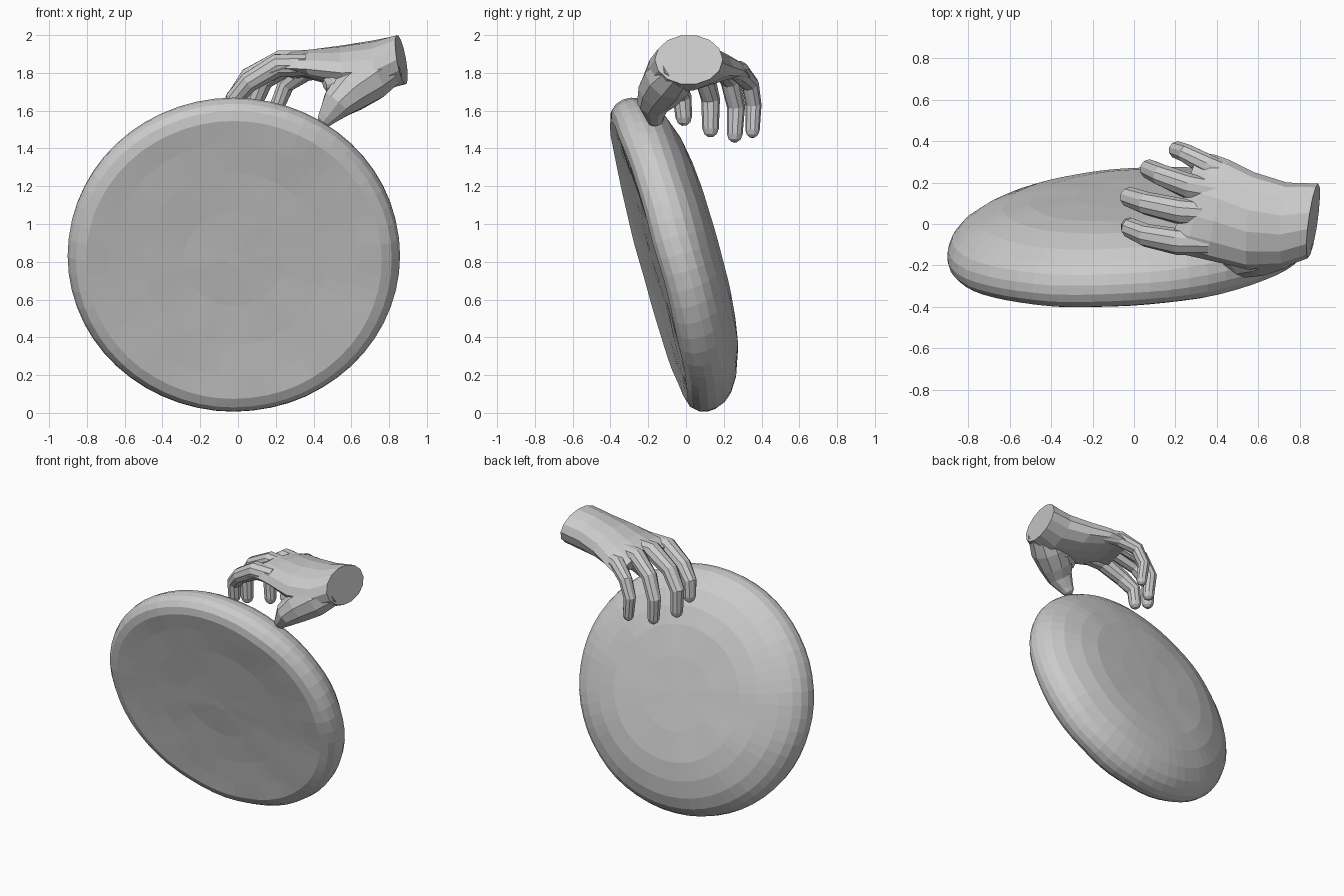
import bpy, bmesh, math
from mathutils import Vector, noise

if "Cube" in bpy.data.objects:
    bpy.data.objects.remove(bpy.data.objects["Cube"])


def make_object(name, bm):
    bmesh.ops.recalc_face_normals(bm, faces=bm.faces)
    me = bpy.data.meshes.new(name)
    bm.to_mesh(me)
    bm.free()
    ob = bpy.data.objects.new(name, me)
    bpy.context.collection.objects.link(ob)
    return ob


def loft(name, rings):
    """Skin a list of equal-length point rings and cap both ends."""
    bm = bmesh.new()
    vs = [[bm.verts.new(p) for p in r] for r in rings]
    n = len(vs[0])
    for a, b in zip(vs, vs[1:]):
        for i in range(n):
            j = (i + 1) % n
            bm.faces.new((a[i], a[j], b[j], b[i]))
    bm.faces.new(vs[0][::-1])
    bm.faces.new(vs[-1])
    return make_object(name, bm)


def ring(c, u, v, n):
    return [c + u * math.cos(2 * math.pi * i / n) + v * math.sin(2 * math.pi * i / n)
            for i in range(n)]


def tube(name, path, radii, n=10):
    """Tapered finger along a path, with a rounded tip."""
    pts = [Vector(p) for p in path]
    end = (pts[-1] - pts[-2]).normalized()
    tip_r = radii[-1]
    pts += [pts[-1] + end * tip_r * 0.65, pts[-1] + end * tip_r]
    radii = list(radii) + [tip_r * 0.75, tip_r * 0.3]
    rings = []
    for i, p in enumerate(pts):
        t = (pts[min(i + 1, len(pts) - 1)] - pts[max(i - 1, 0)]).normalized()
        side = Vector((0, 1, 0))
        u = (side - t * side.dot(t)).normalized()
        rings.append(ring(p, u * radii[i], t.cross(u) * radii[i], n))
    return loft(name, rings)


# Cushion-like disc: (radius fraction, depth), flat front and domed back
profile = [(0.04, -.152), (.3, -.152), (.55, -.157), (.75, -.166), (.89, -.174),
           (.95, -.158), (.985, -.125), (1, -.085), (.997, -.04), (.975, .01),
           (.93, .055), (.84, .105), (.7, .15), (.55, .175), (.3, .185), (0.04, .187)]
tilt, yaw = math.radians(15.2), 0.065
up = Vector((0, -math.sin(tilt), math.cos(tilt)))
back = Vector((0, math.cos(tilt), math.sin(tilt)))
across = Vector((1, yaw, 0))
rings = []
for r, d in profile:
    row = []
    for i in range(56):
        a = 2 * math.pi * i / 56
        p = (Vector((-.022, -.03, .855)) + across * (r * .88 * math.cos(a))
             + up * (r * .856 * math.sin(a)) + back * d)
        p += back * (noise.noise(p * 4) * .006)
        p.z = max(p.z, 0.0)
        row.append(p)
    rings.append(row)
loft("disc", rings)

# Palm and wrist: thumb-side edge, little-finger-side edge, half height, crown
sections = [
    ((.84, -.165, 1.87), (.89, .195, 1.87), .132, 0),
    ((.72, -.21, 1.81), (.74, .20, 1.85), .135, .005),
    ((.55, -.22, 1.80), (.58, .25, 1.83), .115, .015),
    ((.36, -.175, 1.82), (.46, .31, 1.81), .085, .025),
    ((.25, -.15, 1.825), (.39, .335, 1.785), .065, .045),
    ((.17, -.135, 1.80), (.31, .345, 1.76), .040, .045),
]
rings = []
for a, b, h, crown in sections:
    a, b = Vector(a), Vector(b)
    v = Vector((-.17, 0, 1)) * h
    r = ring((a + b) / 2, (b - a) / 2, v, 14)
    rings.append([p + Vector((0, 0, crown * abs(math.sin(2 * math.pi * i / 14))))
                  for i, p in enumerate(r)])
hand = loft("hand", rings)

# Four hanging fingers, the thumb and its web
digits = {
    "index_finger": ([(.36, -.09, 1.84), (.21, -.085, 1.84), (.06, -.055, 1.752),
                      (-.015, -.02, 1.67), (-.02, -.012, 1.565)],
                     (.06, .064, .056, .050, .044)),
    "middle_finger": ([(.38, .05, 1.86), (.23, .06, 1.86), (.06, .10, 1.775),
                       (-.02, .13, 1.66), (-.015, .13, 1.505)],
                      (.06, .064, .056, .050, .044)),
    "ring_finger": ([(.42, .15, 1.85), (.27, .18, 1.85), (.135, .235, 1.76),
                     (.075, .265, 1.62), (.085, .258, 1.475)],
                    (.06, .062, .054, .048, .042)),
    "little_finger": ([(.48, .23, 1.82), (.36, .28, 1.81), (.255, .34, 1.74),
                       (.21, .357, 1.63), (.225, .352, 1.495)],
                      (.05, .055, .047, .043, .038)),
    "thumb": ([(.80, -.03, 1.84), (.69, -.09, 1.775), (.59, -.14, 1.70),
               (.525, -.172, 1.635), (.475, -.165, 1.57)],
              (.11, .135, .118, .088, .054)),
    "thumb_web": ([(.64, -.07, 1.77), (.53, -.12, 1.75)], (.11, .08)),
}
for name, (path, radii) in digits.items():
    ob = tube(name, path, radii)
    # Fuse each digit into the palm
    m = hand.modifiers.new(name, 'BOOLEAN')
    m.operation = 'UNION'
    m.solver = 'EXACT'
    m.object = ob
    bpy.context.view_layer.objects.active = hand
    bpy.ops.object.modifier_apply(modifier=m.name)
    bpy.data.objects.remove(ob)
